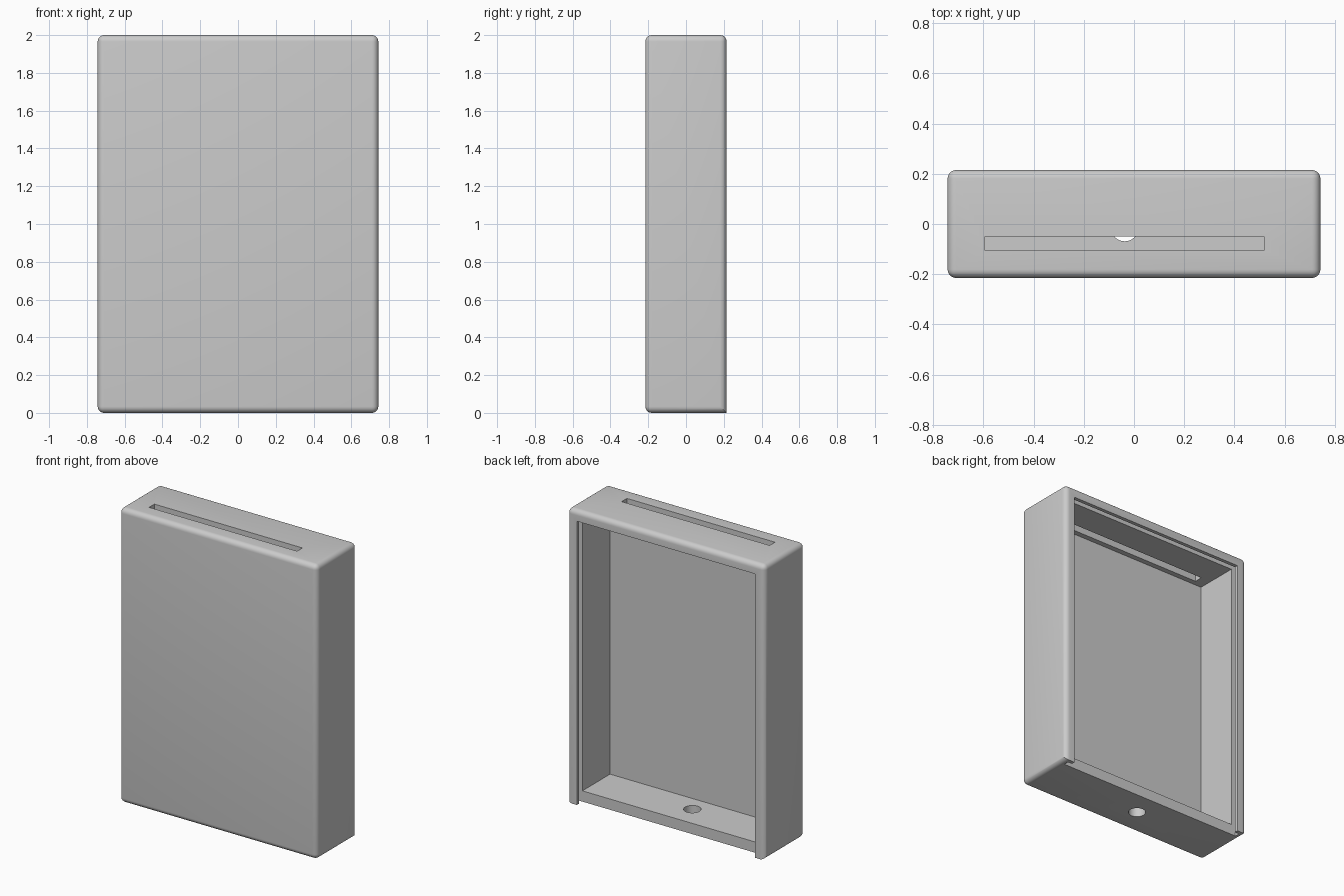
import bpy, bmesh, math
from mathutils import Vector

cube = bpy.data.objects.get("Cube")
if cube:
    bpy.data.objects.remove(cube, do_unlink=True)

W, D, H = 0.743, 0.215, 2.0      # half width, half depth, height
WALL, EDGE = 0.073, 0.034
INNER = W - WALL
GROOVE = (0.155, 0.19)           # depth range of the sliding lid groove

grey = bpy.data.materials.new("plain grey")
grey.use_nodes = True
colour = (0.6, 0.6, 0.6, 1)
grey.diffuse_color = colour
grey.node_tree.nodes["Principled BSDF"].inputs["Base Color"].default_value = colour


def add_object(name, bm):
    mesh = bpy.data.meshes.new(name)
    bm.to_mesh(mesh)
    bm.free()
    mesh.materials.append(grey)
    obj = bpy.data.objects.new(name, mesh)
    bpy.context.collection.objects.link(obj)
    return obj


def box_mesh(x, y, z):
    bm = bmesh.new()
    bmesh.ops.create_cube(bm, size=1)
    for v in bm.verts:
        v.co = Vector(r[0] if c < 0 else r[1] for c, r in zip(v.co, (x, y, z)))
    return bm


def cut(target, name, bm):
    cutter = add_object(name, bm)
    cutter.hide_render = True
    mod = target.modifiers.new(name, 'BOOLEAN')
    mod.operation, mod.solver, mod.object = 'DIFFERENCE', 'EXACT', cutter
    bpy.context.view_layer.objects.active = target
    bpy.ops.object.modifier_apply(modifier=mod.name)
    bpy.data.objects.remove(cutter, do_unlink=True)


# Rounded case; the bottom back edge stays sharp
bm = box_mesh((-W, W), (-D, D), (0, H))
edges = [e for e in bm.edges
         if not all(v.co.y > 0 and v.co.z < EDGE for v in e.verts)]
bmesh.ops.bevel(bm, geom=edges, offset=EDGE, segments=6, profile=0.5,
                affect='EDGES', clamp_overlap=True)
case = add_object("case_shell", bm)

# Cavity open to the back
cut(case, "cavity", box_mesh((-INNER, INNER), (-D + WALL, 0.4), (WALL, H - WALL)))

# Lid opening through the bottom, and the groove around it
cut(case, "lid_opening", box_mesh((-INNER, INNER), (GROOVE[0], 0.4), (-0.1, H - WALL)))
GX = INNER + 0.032
cut(case, "lid_groove", box_mesh((-GX, GX), GROOVE, (-0.1, H - WALL + 0.032)))

# Slot in the top
cut(case, "top_slot", box_mesh((-0.594, 0.518), (-0.106, -0.049), (H - 0.2, H + 0.1)))

# Round hole in the bottom
bm = bmesh.new()
bmesh.ops.create_cone(bm, cap_ends=True, segments=40, radius1=0.054, radius2=0.054, depth=0.4)
bmesh.ops.translate(bm, verts=bm.verts, vec=(-0.037, -0.015, 0))
cut(case, "cable_hole", bm)

# Smooth the rounded edges only
bpy.ops.object.select_all(action='DESELECT')
case.select_set(True)
bpy.context.view_layer.objects.active = case
bpy.ops.object.shade_smooth_by_angle(angle=math.radians(30))
